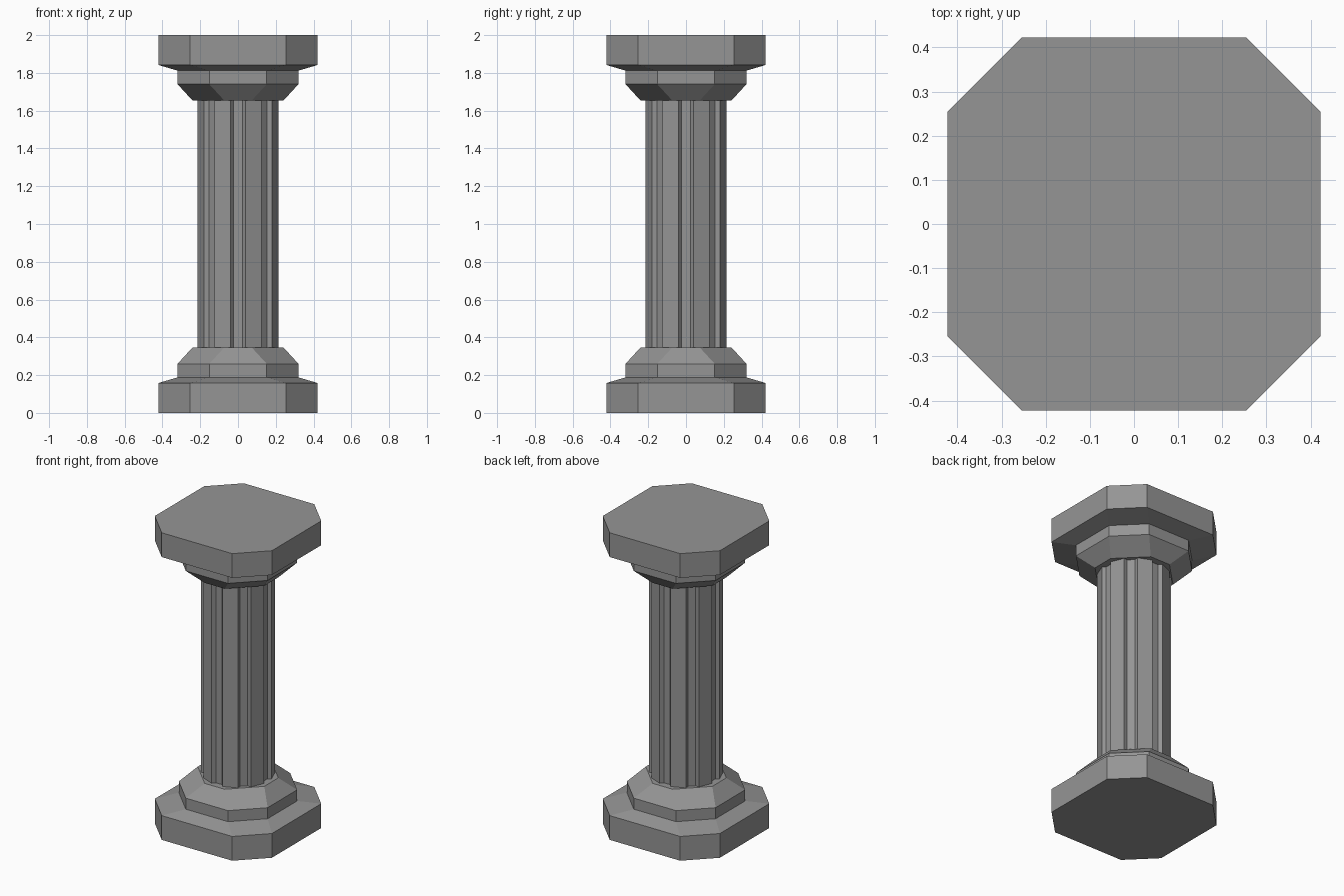
import bpy, bmesh, math

if "Cube" in bpy.data.objects:
    bpy.data.objects.remove(bpy.data.objects["Cube"])

stone = bpy.data.materials.new("grey stone")
stone.diffuse_color = (0.30, 0.30, 0.30, 1)
stone.use_nodes = True
stone.node_tree.nodes["Principled BSDF"].inputs["Base Color"].default_value = stone.diffuse_color


def loft(name, rings):
    """Closed solid through a stack of rings with equal point counts."""
    bm = bmesh.new()
    loops = [[bm.verts.new(p) for p in ring] for ring in rings]
    n = len(loops[0])
    for a, b in zip(loops, loops[1:]):
        for i in range(n):
            j = (i + 1) % n
            bm.faces.new((a[i], a[j], b[j], b[i]))
    bm.faces.new(loops[0][::-1])
    bm.faces.new(loops[-1])
    bmesh.ops.recalc_face_normals(bm, faces=bm.faces)
    mesh = bpy.data.meshes.new(name)
    bm.to_mesh(mesh)
    bm.free()
    mesh.materials.append(stone)
    obj = bpy.data.objects.new(name, mesh)
    bpy.context.collection.objects.link(obj)
    return obj


def chamfered_square(half, z, cut=0.168):
    """Square with its corners cut off."""
    k = half - cut
    pts = []
    for q in range(4):
        c, s = round(math.cos(q * math.pi / 2)), round(math.sin(q * math.pi / 2))
        for x, y in ((half, -k), (half, k)):
            pts.append((x * c - y * s, x * s + y * c, z))
    return pts


def fluted_ring(z):
    """Eight flat faces separated by eight shallow flutes."""
    pts = []
    for i in range(8):
        a = i * math.pi / 4
        for x, y in ((0.215, -0.039), (0.195, -0.023), (0.195, 0.023), (0.215, 0.039)):
            pts.append((x * math.cos(a) - y * math.sin(a),
                        x * math.sin(a) + y * math.cos(a), z))
    return pts


# Stepped base, and the same profile turned over for the capital
profile = [(0.422, 0), (0.422, 0.158), (0.32, 0.188), (0.32, 0.26), (0.24, 0.347)]
loft("base", [chamfered_square(h, z) for h, z in profile])
loft("capital", [chamfered_square(h, 2 - z) for h, z in reversed(profile)])

# Fluted shaft
loft("shaft", [fluted_ring(0.347), fluted_ring(1.653)])
